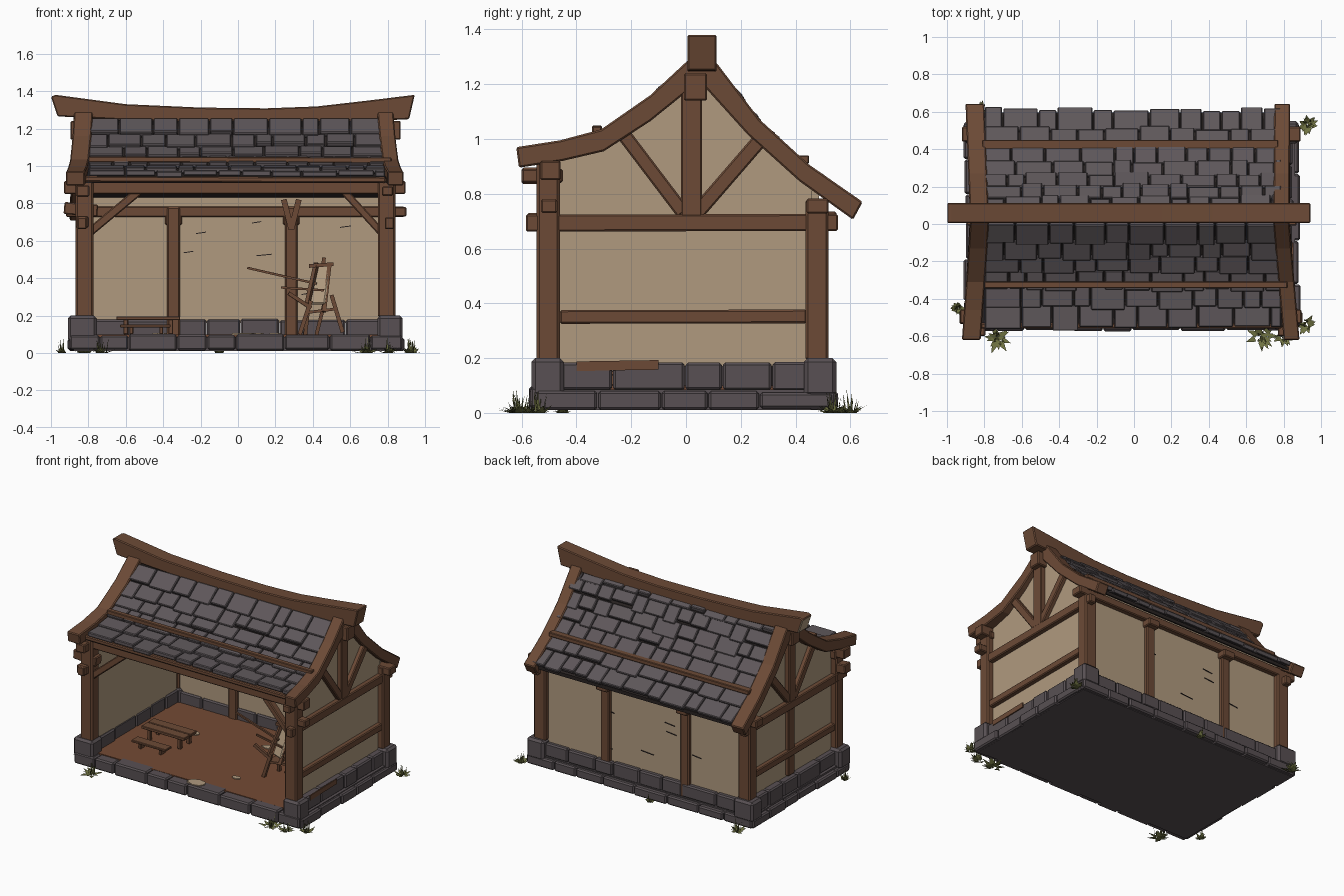
import bpy, bmesh, math, random
from mathutils import Vector, Matrix

random.seed(4)
cube = bpy.data.objects.get("Cube")
if cube:
    bpy.data.objects.remove(cube, do_unlink=True)


def material(name, rgb):
    lin = [(c / 255 / 12.92 if c < 11 else ((c / 255 + 0.055) / 1.055) ** 2.4) for c in rgb] + [1]
    m = bpy.data.materials.new(name)
    m.use_nodes = True
    m.diffuse_color = lin
    m.node_tree.nodes["Principled BSDF"].inputs["Base Color"].default_value = lin
    return m


WOOD = material("brown timber", (108, 74, 54))
FLOOR = material("earth floor", (116, 74, 52))
PLASTER = material("cream plaster", (176, 154, 127))
STONE = material("grey stone", (88, 80, 83))
TILE = material("slate tile", (94, 87, 90))
DARK = material("dark shadow gap", (40, 34, 33))
GRASS = material("olive grass", (112, 115, 66))


def finish(name, bm, *mats):
    bmesh.ops.recalc_face_normals(bm, faces=bm.faces)
    mesh = bpy.data.meshes.new(name)
    bm.to_mesh(mesh)
    bm.free()
    for m in mats:
        mesh.materials.append(m)
    ob = bpy.data.objects.new(name, mesh)
    bpy.context.collection.objects.link(ob)
    return ob


def add_beam(bm, p, q, w, h):
    """Box running from p to q, w wide and h deep."""
    p, q = Vector(p), Vector(q)
    d = (q - p).normalized()
    up = Vector((0, 1, 0)) if abs(d.z) > 0.95 else Vector((0, 0, 1))
    side = d.cross(up).normalized()
    rot = Matrix((side, d, side.cross(d))).transposed().to_4x4()
    size = Matrix.Diagonal((w, (q - p).length, h, 1))
    bmesh.ops.create_cube(bm, size=1, matrix=Matrix.Translation((p + q) / 2) @ rot @ size)


def soften(ob, width):
    mod = ob.modifiers.new("worn edges", "BEVEL")
    mod.width, mod.segments = width, 1
    return ob


def beams(name, mat, parts, bevel=0.006):
    bm = bmesh.new()
    for part in parts:
        add_beam(bm, *part)
    ob = finish(name, bm, mat)
    return soften(ob, bevel) if bevel else ob


def prism(name, pts, axis, lo, hi, *mats):
    """Extrude a 2D outline along x (outline in yz), y (xz) or z (xy)."""
    bm = bmesh.new()
    place = {"x": lambda a, b: (lo, a, b), "y": lambda a, b: (a, lo, b), "z": lambda a, b: (a, b, lo)}[axis]
    face = bm.faces.new([bm.verts.new(place(*p)) for p in pts])
    out = bmesh.ops.extrude_face_region(bm, geom=[face])
    step = Vector([(hi - lo) * (axis == a) for a in "xyz"])
    bmesh.ops.translate(bm, vec=step, verts=[g for g in out["geom"] if isinstance(g, bmesh.types.BMVert)])
    return finish(name, bm, *mats)


def box(name, x, y, z, mat, bevel=0.0):
    ob = prism(name, [(x[0], y[0]), (x[1], y[0]), (x[1], y[1]), (x[0], y[1])], "z", z[0], z[1], mat)
    return soften(ob, bevel) if bevel else ob


# Roof outline in yz, shared by gable boards and tiles
ROOF = [(-0.62, 0.97), (-0.46, 0.995), (-0.31, 1.035), (-0.13, 1.16), (0.01, 1.29), (0.11, 1.28),
        (0.27, 1.07), (0.45, 0.906), (0.645, 0.77)]
UNDER = [(0.61, 0.705), (0.415, 0.845), (0.225, 1.016), (0.05, 1.21), (-0.13, 1.065),
         (-0.3, 0.955), (-0.45, 0.92), (-0.61, 0.895)]


def roof_z(y):
    for (a, b), (c, d) in zip(ROOF, ROOF[1:]):
        if a <= y <= c:
            return b + (d - b) * (y - a) / (c - a)
    return ROOF[0][1]


# Stone base with rows of uneven blocks
box("base_slab", (-0.88, 0.86), (-0.53, 0.52), (0.01, 0.085), STONE)
box("earth_floor", (-0.8, 0.78), (-0.5, 0.46), (0.08, 0.1), FLOOR)


def stone_row(name, axis, lo, hi, c, depth, z0, z1):
    parts, a = [], lo
    while a < hi - 0.01:
        b = min(hi, a + random.uniform(0.13, 0.27))
        if hi - b < 0.08:
            b = hi
        zm, h, off = (z0 + z1) / 2, z1 - z0 + random.uniform(-0.012, 0.004), random.uniform(-0.006, 0.006)
        ends = [(t, c + off, zm) if axis == "x" else (c + off, t, zm) for t in (a + 0.002, b - 0.002)]
        parts.append((*ends, depth, h))
        a = b
    beams(name, STONE, parts, 0.009)


stone_row("front_stones", "x", -0.9, 0.88, -0.52, 0.1, 0.012, 0.1)
stone_row("back_stones_low", "x", -0.9, 0.88, 0.5, 0.1, 0.012, 0.08)
stone_row("back_stones_high", "x", -0.8, 0.78, 0.48, 0.08, 0.08, 0.18)
for side, x in (("left", 0.83), ("right", -0.85)):
    stone_row(side + "_stones_low", "y", -0.55, 0.54, x, 0.11, 0.012, 0.078)
    stone_row(side + "_stones_high", "y", -0.46, 0.46, x - math.copysign(0.025, x), 0.09, 0.078, 0.188)
    for end, y in (("front", (-0.565, -0.445)), ("back", (0.43, 0.55))):
        xs = (0.745, 0.88) if x > 0 else (-0.91, -0.755)
        box(f"{side}_{end}_corner_stone", xs, y, (0.06, 0.2), STONE, 0.015)

# Plaster walls
GABLE = [(-0.47, 0.17), (0.46, 0.17), (0.46, 0.82), (0.3, 0.96), (0.225, 1.03), (0.05, 1.22),
         (-0.13, 1.08), (-0.3, 0.97), (-0.47, 0.93)]
prism("left_wall", GABLE, "x", 0.765, 0.8, PLASTER)
prism("right_wall", GABLE, "x", -0.825, -0.79, PLASTER)
box("back_wall", (-0.81, 0.79), (0.45, 0.485), (0.16, 0.83), PLASTER)

# Corner posts and back posts
beams("corner_posts", WOOD, [((x, y, 0.19), (x, y, z), 0.095, 0.085)
      for x in (-0.82, 0.795) for y, z in ((-0.503, 0.93), (0.478, 0.78))], 0.01)
beams("back_posts", WOOD, [((x, 0.47, z0), (x, 0.47, 0.78), 0.068, 0.085)
      for x, z0 in ((-0.345, 0.08), (0.285, 0.08))], 0.008)
beams("back_post_heads", WOOD, [((x, 0.44, 0.71), (x, 0.55, 0.71), 0.09, 0.05) for x in (-0.345, 0.285)])
beams("inner_fork", WOOD, [((0.285, 0.42, 0.66), (0.285 + s, 0.42, 0.82), 0.03, 0.03) for s in (-0.04, 0.04)], 0)

# Long beams under the eaves
beams("eave_beams", WOOD, [((-0.93, -0.495, 0.885), (0.895, -0.495, 0.885), 0.075, 0.07),
                           ((-0.92, 0.48, 0.755), (0.89, 0.48, 0.755), 0.08, 0.055),
                           ((-0.82, -0.545, 0.93), (0.79, -0.545, 0.925), 0.03, 0.03)])
beams("front_braces", WOOD, [((-0.8, -0.5, 0.64), (-0.53, -0.5, 0.865), 0.05, 0.045),
                             ((0.78, -0.5, 0.63), (0.57, -0.5, 0.86), 0.05, 0.04)])
beams("corner_brackets", WOOD, [((-0.93, -0.5, 0.775), (-0.75, -0.5, 0.76), 0.07, 0.065),
      ((-0.835, -0.58, 0.7), (-0.835, -0.46, 0.7), 0.07, 0.06),
      ((-0.83, -0.6, 0.865), (-0.83, -0.45, 0.865), 0.07, 0.06),
      ((0.8, -0.6, 0.865), (0.8, -0.45, 0.865), 0.06, 0.05),
      ((0.78, -0.5, 0.755), (0.9, -0.5, 0.755), 0.06, 0.05)])

# Timber framing on both gable ends
for side, x, s in (("left", 0.81, 1), ("right", -0.835, -1)):
    beams(side + "_rails", WOOD, [((x, -0.585, 0.693), (x, 0.555, 0.695), 0.05, 0.062),
                                  ((x, -0.46, 0.35), (x, 0.44, 0.352), 0.045, 0.05)])
    beams(side + "_gable_frame", WOOD, [((x, 0.02, 0.7), (x, 0.02, 1.2), 0.045, 0.078),
          ((x, -0.01, 0.73), (x, -0.23, 1.02), 0.04, 0.052),
          ((x, 0.04, 0.73), (x, 0.265, 0.99), 0.04, 0.055),
          ((x + 0.02 * s, 0.035, 1.14), (x + 0.02 * s, 0.035, 1.24), 0.08, 0.085)])
beams("right_lower_stud", WOOD, [((-0.83, 0.02, 0.19), (-0.83, 0.02, 0.7), 0.04, 0.07)])
beams("left_sill_board", WOOD, [((0.849, -0.4, 0.17), (0.849, -0.1, 0.175), 0.008, 0.035)], 0)

# Curved gable boards, flaring outwards at the eaves
for side, x0, x1, front, back in (("left", 0.745, 0.83, 0.055, 0.005), ("right", -0.875, -0.775, -0.045, -0.025)):
    ob = prism(side + "_gable_board", ROOF + UNDER, "x", x0, x1, WOOD)
    for v in ob.data.vertices:
        v.co.x += (front if v.co.y < 0 else back) * abs(v.co.y) / 0.62
    soften(ob, 0.006)

# Sagging ridge beam with pale cut end
TOP = [(-1.0, 1.37), (-0.975, 1.38), (-0.6, 1.33), (-0.2, 1.312), (0.15, 1.308), (0.42, 1.318), (0.7, 1.35), (0.945, 1.38)]
LOW = [(0.915, 1.25), (0.6, 1.235), (0.1, 1.225), (-0.4, 1.235), (-0.965, 1.265)]
ridge = prism("ridge_beam", TOP + LOW, "y", 0.005, 0.112, WOOD, PLASTER)
for f in ridge.data.polygons:
    f.material_index = int(f.normal.x < -0.5)
soften(ridge, 0.006)

# Roof deck below the tiles
deck = [(y, z - 0.045) for y, z in ROOF if abs(y) < 0.6]
deck = [(-0.55, 0.935)] + deck + [(0.595, 0.76)]
prism("roof_deck", deck + [(y, z - 0.025) for y, z in reversed(deck)], "x", -0.83, 0.8, DARK)


# Overlapping slate courses
def tile_course(bm, low, high):
    x = -0.8
    while x < 0.77:
        w = min(random.uniform(0.09, 0.2), 0.79 - x)
        y = low + random.uniform(-0.012, 0.012)
        lift = random.uniform(-0.004, 0.006)
        add_beam(bm, (x + w / 2, y, roof_z(y) - 0.022 + lift),
                 (x + w / 2, high, roof_z(high) - 0.04), w - 0.007, 0.03)
        x += w


for name, rows in (("front", (-0.56, -0.45, -0.35, -0.26, -0.18, -0.1, -0.01)),
                   ("back", (0.61, 0.51, 0.42, 0.33, 0.26, 0.2, 0.14, 0.09))):
    bm = bmesh.new()
    for low, high in zip(rows, rows[1:]):
        tile_course(bm, low, high + 0.15 * (high - low))
    soften(finish(name + "_roof_tiles", bm, TILE), 0.005)
beams("roof_battens", WOOD, [((-0.8, -0.325, 1.035), (0.82, -0.325, 1.03), 0.035, 0.03),
                             ((-0.81, 0.425, 0.925), (0.77, 0.425, 0.925), 0.05, 0.03)], 0.004)

# Low table with a bench
beams("table", WOOD, [((-0.65, y, 0.185), (-0.31, y, 0.185), 0.07, 0.02) for y in (-0.13, -0.055)]
      + [((x, y, 0.1), (x, y, 0.18), 0.025, 0.025) for x in (-0.6, -0.36) for y in (-0.14, -0.04)], 0.003)
beams("bench", WOOD, [((-0.63, -0.27, 0.145), (-0.36, -0.27, 0.145), 0.07, 0.016)]
      + [((x, -0.27, 0.1), (x, -0.27, 0.14), 0.02, 0.05) for x in (-0.57, -0.41)], 0.003)

# Rickety chair with cloth back and a leaning pole
C = -0.18
beams("chair_frame", WOOD, [((0.33, C, 0.1), (0.39, C, 0.28), 0.022, 0.022), ((0.56, C, 0.11), (0.5, C, 0.31), 0.022, 0.022),
      ((0.36, C + 0.13, 0.1), (0.38, C + 0.1, 0.28), 0.02, 0.02), ((0.42, C + 0.13, 0.1), (0.47, C + 0.1, 0.3), 0.02, 0.02),
      ((0.36, C + 0.06, 0.215), (0.52, C + 0.06, 0.235), 0.13, 0.015), ((0.37, C, 0.26), (0.42, C + 0.08, 0.48), 0.022, 0.022),
      ((0.46, C, 0.22), (0.49, C + 0.08, 0.48), 0.022, 0.022), ((0.38, C + 0.07, 0.465), (0.51, C + 0.07, 0.475), 0.02, 0.02),
      ((0.27, C - 0.02, 0.32), (0.39, C, 0.24), 0.02, 0.02), ((0.455, C + 0.08, 0.47), (0.46, C + 0.08, 0.51), 0.02, 0.02)], 0)
beams("chair_cloth", PLASTER, [((0.425, C + 0.02, 0.26), (0.455, C + 0.09, 0.465), 0.09, 0.02)])
beams("leaning_poles", WOOD, [((0.05, -0.1, 0.455), (0.42, -0.14, 0.37), 0.012, 0.012),
                              ((0.23, -0.12, 0.35), (0.46, -0.16, 0.335), 0.012, 0.012)], 0)

# Fallen plaster flakes on the floor and step
for i, (x, y, r) in enumerate(((0.04, -0.51, 0.075), (-0.42, 0.1, 0.05), (0.2, -0.3, 0.035), (0.1, 0.2, 0.045))):
    outline = [(x + r * random.uniform(0.7, 1.1) * math.cos(a), y + 0.6 * r * math.sin(a))
               for a in [k * math.tau / 7 for k in range(7)]]
    prism(f"plaster_flake_{i + 1}", outline, "z", 0.095, 0.106, PLASTER)

# Thin cracks in the plaster
cracks = []
for i in range(12):
    x, z, l = random.uniform(-0.7, 0.6), random.uniform(0.25, 0.7), random.uniform(0.04, 0.11)
    cracks.append(((x, 0.487 if i % 2 else 0.448, z), (x + l, 0.487 if i % 2 else 0.448, z + 0.008), 0.004, 0.005))
beams("wall_cracks", DARK, cracks, 0)

# Grass tufts at the corners
bm = bmesh.new()
for x, y, r in ((-0.73, -0.61, 0.08), (0.68, -0.6, 0.09), (0.8, -0.6, 0.06), (0.92, -0.54, 0.06), (0.93, 0.53, 0.06),
                (-0.82, 0.6, 0.07), (-0.94, -0.45, 0.04), (-0.1, 0.55, 0.04)):
    for k in range(26):
        a, d = random.uniform(0, math.tau), Vector((0, 0, 0))
        out, across = Vector((math.cos(a), math.sin(a), 0)), Vector((-math.sin(a), math.cos(a), 0))
        root = Vector((x, y, 0)) + out * r * random.uniform(0, 0.4)
        reach, rise = (random.uniform(0.5, 0.75) * r, random.uniform(0.005, 0.03)) if k % 3 else (0.2 * r, random.uniform(0.04, 0.09))
        w = 0.018 if k % 3 else 0.006
        bm.faces.new([bm.verts.new(v) for v in (root - across * w, root + out * reach + Vector((0, 0, rise)), root + across * w)])
finish("grass_tufts", bm, GRASS)
